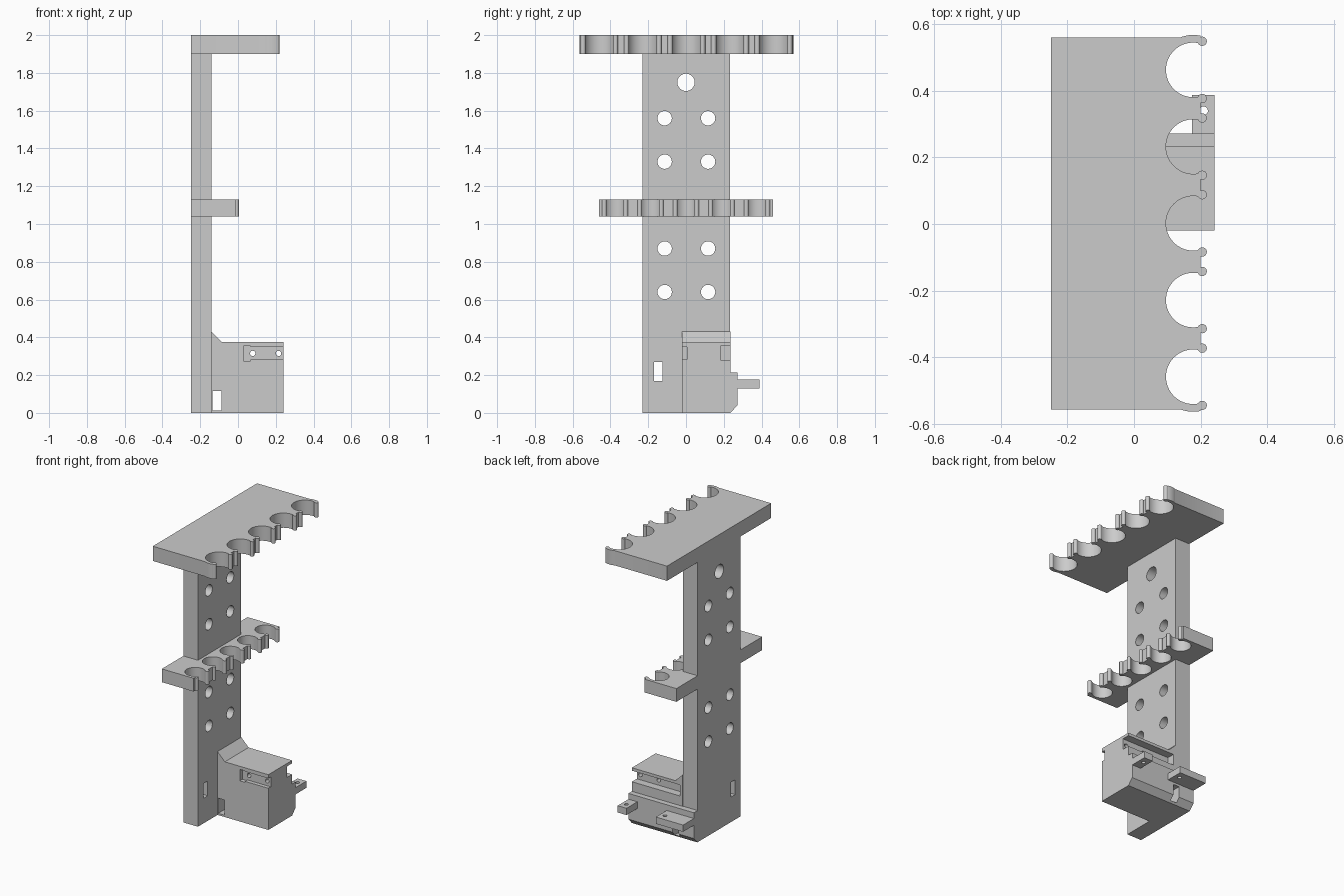
import bpy, bmesh
from math import pi, cos, sin, acos, asin, atan2
from mathutils import Vector, Matrix

if "Cube" in bpy.data.objects:
    bpy.data.objects.remove(bpy.data.objects["Cube"], do_unlink=True)

grey = bpy.data.materials.new("light grey")
grey.use_nodes = True
colour = (0.6, 0.6, 0.6, 1)
grey.diffuse_color = colour
grey.node_tree.nodes["Principled BSDF"].inputs["Base Color"].default_value = colour


def prism(name, points, axis, lo, hi):
    """Extrude a 2D outline along an axis; the outline uses the other two axes in order."""
    k = "xyz".index(axis)

    def place(p, depth):
        co = list(p)
        co.insert(k, depth)
        return co

    bm = bmesh.new()
    face = bm.faces.new([bm.verts.new(place(p, lo)) for p in points])
    ext = bmesh.ops.extrude_face_region(bm, geom=[face])
    moved = [g for g in ext["geom"] if isinstance(g, bmesh.types.BMVert)]
    shift = Vector(place((0, 0), hi - lo))
    bmesh.ops.translate(bm, verts=moved, vec=shift)
    bmesh.ops.recalc_face_normals(bm, faces=bm.faces[:])
    mesh = bpy.data.meshes.new(name)
    bm.to_mesh(mesh)
    bm.free()
    mesh.materials.append(grey)
    obj = bpy.data.objects.new(name, mesh)
    bpy.context.collection.objects.link(obj)
    return obj


def box(name, x0, x1, y0, y1, z0, z1):
    return prism(name, [(x0, y0), (x1, y0), (x1, y1), (x0, y1)], "z", z0, z1)


def arc(cx, cy, r, a0, a1, n):
    return [(cx + r * cos(a0 + (a1 - a0) * i / n), cy + r * sin(a0 + (a1 - a0) * i / n))
            for i in range(n + 1)]


def drill(name, axis, u, v, r, lo, hi):
    return prism(name, arc(u, v, r, 0, 2 * pi, 32)[:-1], axis, lo, hi)


def cut(obj, cutters):
    for c in cutters:
        mod = obj.modifiers.new("cut", "BOOLEAN")
        mod.operation = "DIFFERENCE"
        mod.solver = "EXACT"
        mod.object = c
    bpy.context.view_layer.update()
    graph = bpy.context.evaluated_depsgraph_get()
    mesh = bpy.data.meshes.new_from_object(obj.evaluated_get(graph))
    obj.modifiers.clear()
    obj.data = mesh
    for c in cutters:
        bpy.data.objects.remove(c, do_unlink=True)


def rack(name, z0, z1, edge, front, cx, r, pitch, lip_x, lip_y, lip_r, ring, mid):
    """Plate with five snap-in cups, each mouth ending in two round lips."""
    a = atan2(lip_y, lip_x - cx)
    d = ((lip_x - cx) ** 2 + lip_y ** 2) ** 0.5
    mouth = a + acos((r * r + d * d - lip_r ** 2) / (2 * r * d))
    px, py = cx + r * cos(mouth), r * sin(mouth)
    inner = atan2(-py + lip_y, px - lip_x)
    if inner < 0:
        inner += 2 * pi
    outer = -acos((front - lip_x) / lip_r)
    # one clip, from its low lip round the cup to its high lip
    clip = arc(lip_x, -lip_y, lip_r, outer, inner, 12)
    clip += arc(cx, 0, r, 2 * pi - mouth, mouth, 36)[1:]
    clip += arc(lip_x, lip_y, lip_r, -inner, -outer, 12)[1:]
    # the outermost cups swell slightly past the plate sides
    swell = []
    side = edge - 2 * pitch
    if ring > side:
        swell = arc(cx, 2 * pitch, ring, acos((front - cx) / ring), pi - asin(side / ring), 10)
    else:
        swell = [(front, edge)]
    outline = [(-0.25, -edge)] + [(x, -y) for x, y in reversed(swell)]
    for i in range(-2, 3):
        outline += [(x, y + i * pitch) for x, y in clip]
    outline += swell + [(-0.25, edge)]
    return prism(name, [(x, y + mid) for x, y in outline], "z", z0, z1)


# upright back plate with mounting holes and a slot
column = box("column", -0.25, -0.14, -0.23, 0.232, 0, 1.9)
cutters = [drill("big_hole", "x", 0, 1.75, 0.046, -0.4, 0.1)]
for z in (1.56, 1.33, 0.87, 0.64):
    for y in (-0.113, 0.117):
        cutters.append(drill("hole", "x", y, z, 0.038, -0.4, 0.1))
cutters.append(box("slot", -0.4, 0.1, -0.17, -0.125, 0.17, 0.27))
cut(column, cutters)

# tool racks
upper = rack("upper_rack", 1.9, 2.0, 0.559, 0.2, 0.178, 0.082, 0.2305,
             0.205, 0.086, 0.014, 0.105, 0.002)
lower = rack("lower_rack", 1.04, 1.13, 0.46, -0.012, -0.058, 0.064, 0.188,
             -0.008, 0.057, 0.013, 0.07, 0)

# base block with a chamfered shoulder
block = prism("base_block", [(-0.14, 0), (0.242, 0), (0.242, 0.375), (-0.085, 0.375),
                             (-0.14, 0.43)], "y", -0.02, 0.235)
cut(block, [
    box("cable_slot", -0.135, -0.088, -0.1, 0.4, 0.012, 0.115),
    box("front_groove", 0.064, 0.3, -0.1, 0.006, 0.283, 0.35),
    box("front_pocket", 0.028, 0.066, -0.1, 0.008, 0.276, 0.354),
    box("rear_groove", -0.12, 0.3, 0.182, 0.4, 0.28, 0.355),
    drill("pin_hole_a", "y", 0.078, 0.315, 0.014, -0.1, 0.4),
    drill("pin_hole_b", "y", 0.215, 0.315, 0.014, -0.1, 0.4),
])

# flange along the rear of the block
flange = prism("rear_flange", [(0.23, 0), (0.235, 0), (0.272, 0.04), (0.272, 0.215),
                               (0.23, 0.215)], "x", -0.25, 0.242)
cut(flange, [box("cable_slot", -0.135, -0.088, 0.1, 0.4, 0.012, 0.115)])

# screw tabs
tabs = []
for name, x0, x1, hole_x in (("end_tab", 0.175, 0.242, 0.209), ("inner_tab", -0.25, -0.045, -0.08)):
    tab = box(name, x0, x1, 0.265, 0.388, 0.13, 0.176)
    cut(tab, [drill("screw_hole", "z", hole_x, 0.34, 0.013, 0, 0.4)])
    tabs.append(tab)

bpy.ops.object.select_all(action="DESELECT")
for obj in [column, upper, lower, block, flange] + tabs:
    obj.select_set(True)
bpy.context.view_layer.objects.active = column
bpy.ops.object.shade_smooth_by_angle(angle=pi / 6)
